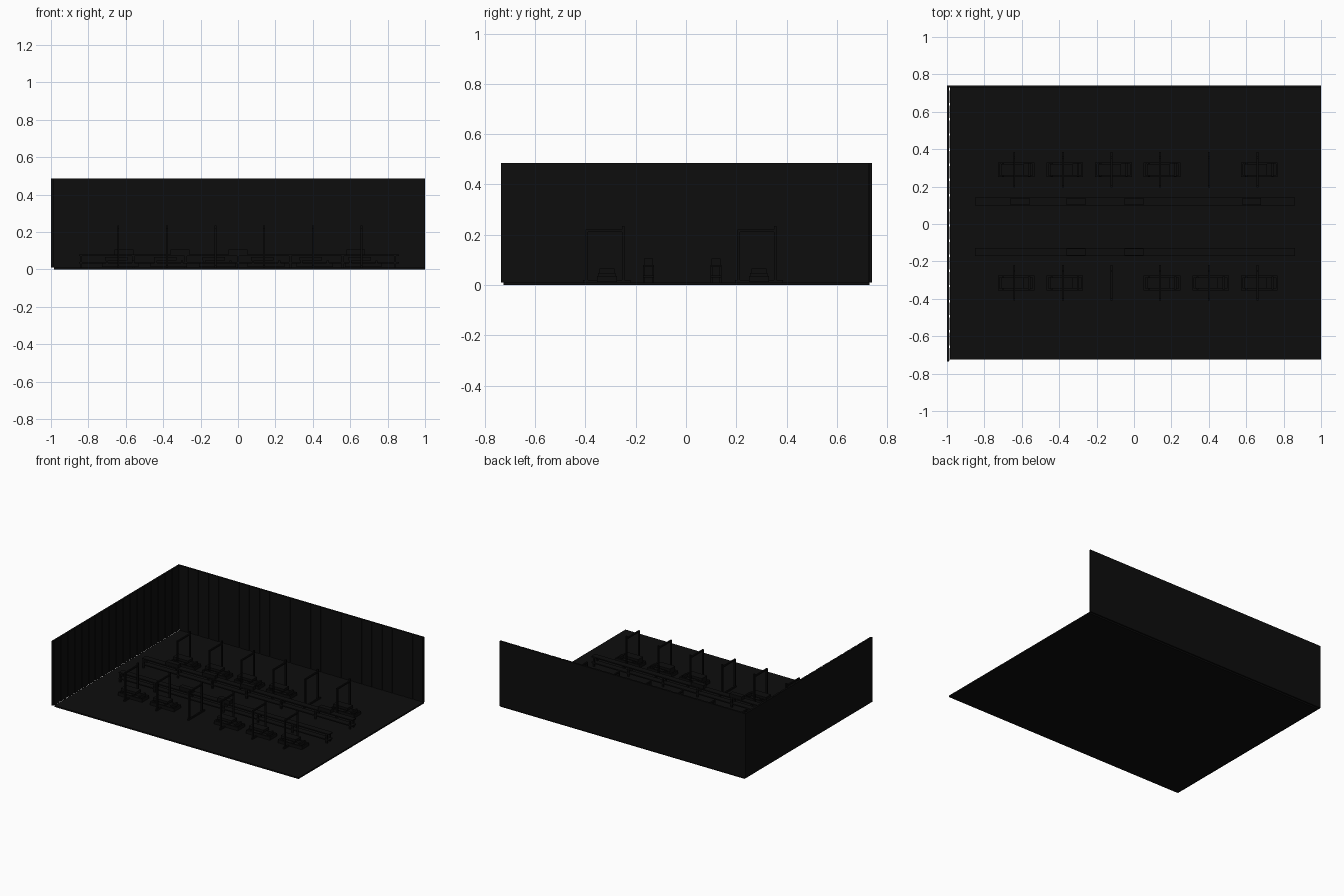
import bpy

if "Cube" in bpy.data.objects:
    bpy.data.objects.remove(bpy.data.objects["Cube"])

mat = bpy.data.materials.new("near_black")
mat.diffuse_color = (0.004, 0.004, 0.004, 1)
mat.use_nodes = True
mat.node_tree.nodes["Principled BSDF"].inputs["Base Color"].default_value = mat.diffuse_color


def boxes(name, spans):
    """One object made of several boxes, each (x0, x1, y0, y1, z0, z1)."""
    verts, faces = [], []
    for x0, x1, y0, y1, z0, z1 in spans:
        n = len(verts)
        verts += [(x, y, z) for z in (z0, z1) for x, y in ((x0, y0), (x1, y0), (x1, y1), (x0, y1))]
        faces += [(n + 3, n + 2, n + 1, n), (n + 4, n + 5, n + 6, n + 7)]
        faces += [(n + i, n + (i + 1) % 4, n + 4 + (i + 1) % 4, n + 4 + i) for i in range(4)]
    me = bpy.data.meshes.new(name)
    me.from_pydata(verts, [], faces)
    me.materials.append(mat)
    ob = bpy.data.objects.new(name, me)
    bpy.context.collection.objects.link(ob)
    return ob


# room shell: floor, back wall, left wall
boxes("floor", [(-0.985, 1.0, -0.725, 0.73, 0, 0.01)])
boxes("back_wall", [(-0.995, 1.0, 0.73, 0.74, 0.01, 0.485)])
boxes("left_wall", [(-1.0, -0.99, -0.735, 0.74, 0.01, 0.485)])

# shallow vertical slats on the inside of both walls
boxes("back_slats", [(-0.985 + i * 0.083, -0.985 + i * 0.083 + 0.07, 0.726, 0.73, 0.01, 0.485)
                     for i in range(24)])
boxes("left_slats", [(-0.99, -0.986, -0.73 + i * 0.081, -0.73 + i * 0.081 + 0.068, 0.01, 0.485)
                     for i in range(18)])

STATIONS = [-0.63 + 0.26 * i for i in range(6)]


def portal(name, x, y):
    """Upright frame spanning y, with long foot and top bar."""
    t = 0.005
    x -= 0.01
    boxes(name, [
        (x - t, x + t, y - 0.095, y + 0.095, 0.01, 0.02),
        (x - t, x + t, y - 0.085, y - 0.075, 0.02, 0.22),
        (x - t, x + t, y + 0.06, y + 0.07, 0.02, 0.235),
        (x - t, x + t, y - 0.085, y + 0.07, 0.21, 0.22)])


def bench(name, x, y):
    """Low base frame with a stepped pad on top."""
    a, b, w = 0.098, 0.04, 0.01
    boxes(name + "_base", [
        (x - a, x + a, y - b, y - b + w, 0.012, 0.035),
        (x - a, x + a, y + b - w, y + b, 0.012, 0.035),
        (x - a, x - a + w, y - b + w, y + b - w, 0.012, 0.035),
        (x + a - w, x + a, y - b + w, y + b - w, 0.012, 0.035)])
    boxes(name + "_posts", [(x + sx * 0.07 - 0.006, x + sx * 0.07 + 0.006,
                             y - 0.035, y + 0.035, 0.025, 0.048) for sx in (-1, 1)])
    boxes(name + "_pad", [(x - 0.08, x + 0.04, y - 0.03, y + 0.03, 0.048, 0.066)])


def rack(name, y, items):
    """Long narrow shelf on legs carrying a few short blocks."""
    h = 0.022
    legs = [-0.84 + 0.28 * i for i in range(7)]
    spans = [(-0.85, 0.86, y - h, y + h, z, z + 0.008) for z in (0.03, 0.072)]
    spans += [(x - 0.006, x + 0.006, y + s * 0.018 - 0.004, y + s * 0.018 + 0.004, 0.01, 0.072)
              for x in legs for s in (-1, 1)]
    boxes(name, spans)
    boxes(name + "_blocks", [(x - 0.05, x + 0.05, y - 0.018, y + 0.018, 0.08, 0.105) for x in items])


# two facing rows; one bench is missing from each
for row, y, gap in (("back", 0.29, 4), ("front", -0.315, 2)):
    for i, x in enumerate(STATIONS):
        portal(f"{row}_portal_{i}", x, y)
        if i != gap:
            bench(f"{row}_bench_{i}", x, y)
rack("back_rack", 0.12, (-0.61, -0.31, 0.0, 0.63))
rack("front_rack", -0.15, (-0.31, 0.0))
